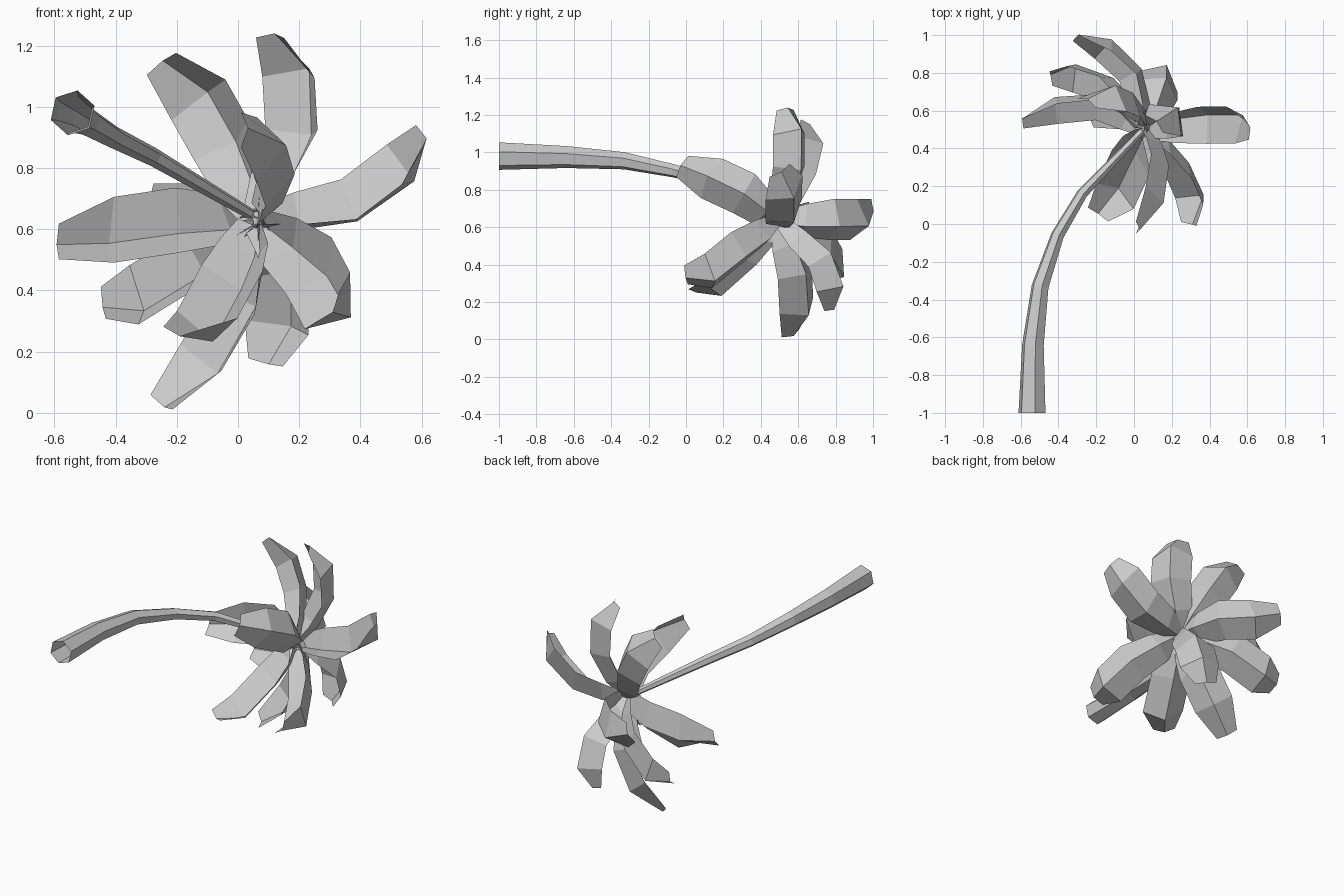
import bpy
import bmesh
import math
from mathutils import Vector

cube = bpy.data.objects.get("Cube")
if cube:
    bpy.data.objects.remove(cube)

grey = bpy.data.materials.new("plain_grey")
grey.use_nodes = True
COLOUR = (0.6, 0.6, 0.6, 1)
grey.diffuse_color = COLOUR
grey.node_tree.nodes["Principled BSDF"].inputs["Base Color"].default_value = COLOUR

HUB = Vector((0.04, 0.48, 0.64))
AXIS = Vector((0.64, 0.66, -0.38)).normalized()   # direction the crown faces


def add_object(name, bm):
    mesh = bpy.data.meshes.new(name)
    bm.to_mesh(mesh)
    bm.free()
    mesh.materials.append(grey)
    bpy.context.collection.objects.link(bpy.data.objects.new(name, mesh))


def bridge(bm, rings, closed):
    for a, b in zip(rings, rings[1:]):
        n = len(a)
        for i in range(n if closed else n - 1):
            j = (i + 1) % n
            bm.faces.new((a[i], a[j], b[j], b[i]))


# Trunk: open, tapering six-sided tube that curves up to the crown
def trunk(path):
    bm = bmesh.new()
    points = [Vector(p[:3]) for p in path]
    rings = []
    for k, p in enumerate(points):
        d = (points[min(k + 1, len(points) - 1)] - points[max(k - 1, 0)]).normalized()
        if k == 0:
            d = Vector((0, 1, 0))
        u = d.cross(Vector((0, 0, 1))).normalized()
        v = u.cross(d)
        ring = []
        for i in range(6):
            t = math.radians(60 * i + 18)
            ring.append(bm.verts.new(p + (u * math.cos(t) + v * math.sin(t)) * path[k][3]))
        rings.append(ring)
    bridge(bm, rings, True)
    bmesh.ops.recalc_face_normals(bm, faces=bm.faces)
    add_object("trunk", bm)


# Frond: deeply folded strip with a raised central ridge and a blunt tip
def frond(name, p1, p2, tip, side=None):
    bm = bmesh.new()
    p1, p2, tip = Vector(p1), Vector(p2), Vector(tip)
    side = Vector(side) if side else (tip - HUB).cross(AXIS)
    side.normalize()
    points = [HUB.lerp(p1, 0.05), HUB.lerp(p1, 0.45) + AXIS * 0.02, p1, p2, tip]
    widths = (0.09, 0.19, 0.24, 0.24, 0.13)
    ridges = (0.05, 0.06, 0.065, 0.07, 0.025)
    drops = (0, 0.025, 0.03, 0.03, 0)
    rings = []
    for k, p in enumerate(points):
        d = (points[min(k + 1, 4)] - points[max(k - 1, 0)]).normalized()
        up = side.cross(d).normalized()
        half = side * widths[k] / 2
        low = p - up * drops[k]
        rings.append([bm.verts.new(q) for q in (low - half, p + up * ridges[k], low + half)])
    bridge(bm, rings, False)
    add_object(name, bm)


trunk([(-0.54, -1, 0.98, 0.075), (-0.535, -0.64, 0.975, 0.06), (-0.497, -0.33, 0.955, 0.047),
       (-0.405, -0.06, 0.9, 0.036), (-0.275, 0.16, 0.835, 0.03), (0.04, 0.49, 0.65, 0.018)])

# Each frond: two points along the blade, the tip, and for some the direction of its width
FRONDS = {
    "upper": ((0.195, 0.57, 0.92), (0.185, 0.57, 1.105), (0.105, 0.53, 1.225)),
    "upper_right": ((-0.04, 0.64, 0.89), (-0.12, 0.67, 1.03), (-0.25, 0.64, 1.14)),
    "front": ((0.12, 0.31, 0.78), (0.09, 0.13, 0.865), (0.01, -0.02, 0.925)),
    "left": ((0.37, 0.54, 0.675), (0.53, 0.54, 0.795), (0.595, 0.5, 0.905), (-0.2, 0.8, 0.53)),
    "lower_left": ((0.25, 0.28, 0.47), (0.315, 0.13, 0.35), (0.29, 0, 0.345)),
    "front_lower": ((-0.01, 0.34, 0.45), (-0.095, 0.16, 0.295), (-0.19, 0.05, 0.275),
                    (0.8, -0.55, -0.1)),
    "bottom": ((0.01, 0.6, 0.36), (-0.105, 0.61, 0.165), (-0.25, 0.56, 0.035)),
    "back_lower": ((0.14, 0.73, 0.43), (0.14, 0.78, 0.28), (0.09, 0.77, 0.165),
                   (0.85, -0.45, -0.2)),
    "right": ((-0.2, 0.63, 0.615), (-0.41, 0.61, 0.585), (-0.585, 0.535, 0.56), (0, -0.45, -0.9)),
    "right_lower": ((-0.15, 0.73, 0.48), (-0.33, 0.79, 0.37), (-0.44, 0.77, 0.36)),
    "back": ((-0.01, 0.79, 0.63), (-0.15, 0.92, 0.63), (-0.3, 0.98, 0.69)),
}
for place, stations in FRONDS.items():
    frond(place + "_frond", *stations)
